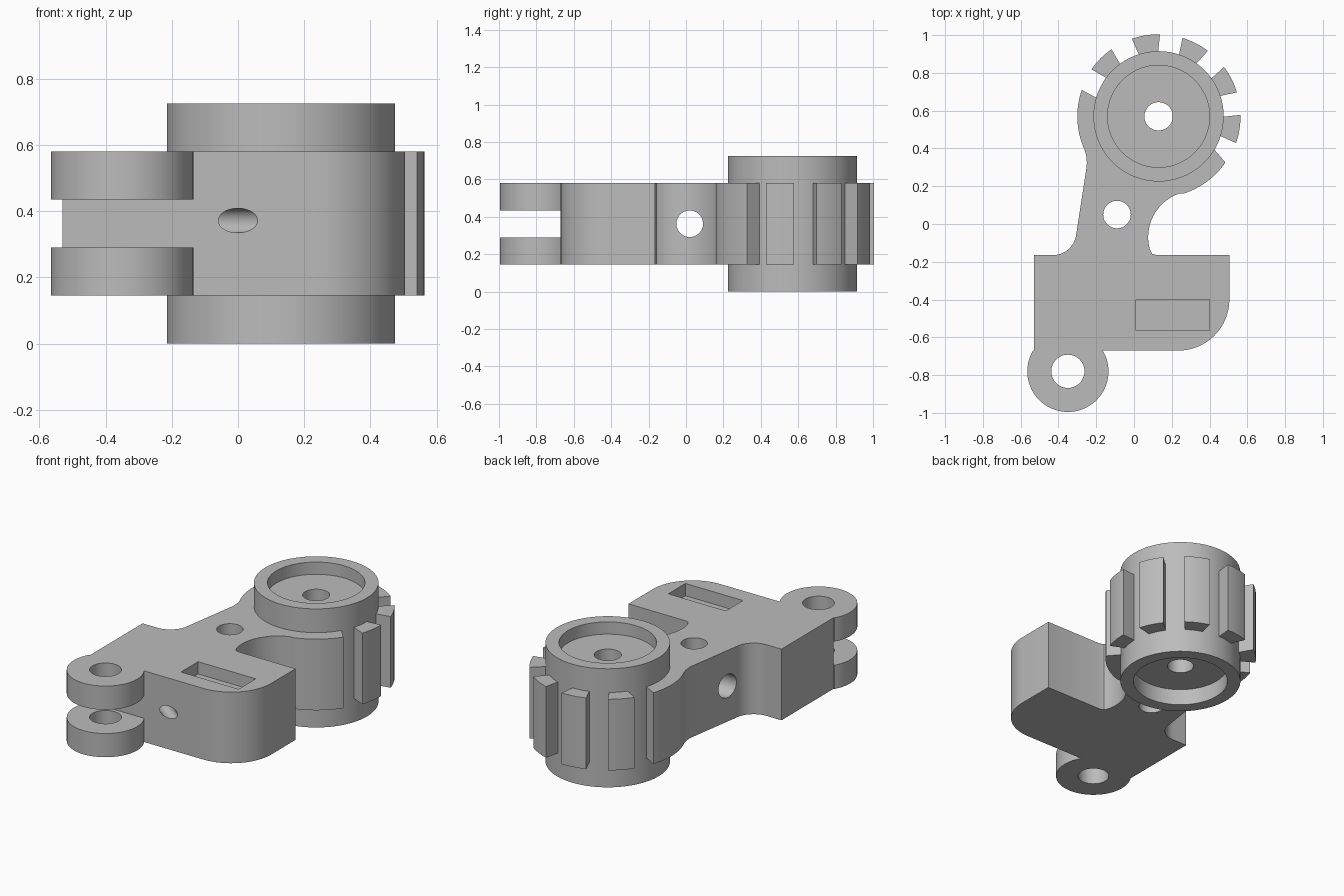
import bpy, bmesh
from math import sin, cos, radians, pi
from mathutils import Matrix, Vector

cube = bpy.data.objects.get("Cube")
if cube:
    bpy.data.objects.remove(cube, do_unlink=True)

grey = bpy.data.materials.new("plain grey")
grey.use_nodes = True
GREY = (0.5, 0.5, 0.5, 1)
grey.diffuse_color = GREY
grey.node_tree.nodes["Principled BSDF"].inputs["Base Color"].default_value = GREY

LOW, HIGH = 0.145, 0.58
MID = (LOW + HIGH) / 2
DRUM = (0.13, 0.57)
LUG = (-0.35, -0.78)


def arc(center, r, start, end, n=16):
    angles = [radians(start + (end - start) * i / n) for i in range(n + 1)]
    return [(center[0] + r * cos(a), center[1] + r * sin(a)) for a in angles]


def finish(name, bm):
    bmesh.ops.recalc_face_normals(bm, faces=bm.faces)
    mesh = bpy.data.meshes.new(name)
    bm.to_mesh(mesh)
    bm.free()
    mesh.materials.append(grey)
    obj = bpy.data.objects.new(name, mesh)
    bpy.context.collection.objects.link(obj)
    return obj


def prism(name, outline, z0, z1):
    bm = bmesh.new()
    face = bm.faces.new([bm.verts.new((x, y, z0)) for x, y in outline])
    top = bmesh.ops.extrude_face_region(bm, geom=[face])["geom"]
    bmesh.ops.translate(bm, vec=(0, 0, z1 - z0),
                        verts=[g for g in top if isinstance(g, bmesh.types.BMVert)])
    return finish(name, bm)


def rod(name, center, axis, r, length):
    bm = bmesh.new()
    turn = Vector(axis).to_track_quat('Z', 'Y').to_matrix().to_4x4()
    bmesh.ops.create_cone(bm, cap_ends=True, segments=48, radius1=r, radius2=r,
                          depth=length, matrix=Matrix.Translation(center) @ turn)
    return finish(name, bm)


def select(obj):
    bpy.ops.object.select_all(action='DESELECT')
    obj.select_set(True)
    bpy.context.view_layer.objects.active = obj


def cut(obj, cutter):
    mod = obj.modifiers.new("cut", 'BOOLEAN')
    mod.operation, mod.solver, mod.object = 'DIFFERENCE', 'EXACT', cutter
    select(obj)
    bpy.ops.object.modifier_apply(modifier=mod.name)
    bpy.data.objects.remove(cutter, do_unlink=True)


# Arm body: block, neck and the cradle around the drum
outline = [(-0.53, -0.67)]
outline += arc((0.235, -0.40), 0.27, -90, 0)
outline += [(0.505, -0.165), (0.12, -0.165), (0.095, -0.157)]
outline += arc((0.32, -0.07), 0.245, 194, 109)
outline += arc(DRUM, 0.43, -72, -34.6)
outline += arc(DRUM, 0.338, -30.5, -196.4, 48)
outline += arc(DRUM, 0.43, 161, 202)
outline += arc((-0.45, 0.324), 0.20, 21, -10)
outline += arc((-0.43, -0.04), 0.125, -10, -90)
outline += [(-0.53, -0.165)]
body = prism("arm_body", outline, LOW, HIGH)

# Holes in the neck and front, and the shallow rectangular pocket
cut(body, rod("neck_cutter", (-0.09, 0.05, MID), (0, 0, 1), 0.073, 1))
cut(body, rod("cross_cutter", (-0.1, 0.02, MID), (1, 0, 0), 0.071, 0.8))
slant = Vector((-0.78, 0.62, 0))
cut(body, rod("slant_cutter", Vector((0, -0.67, 0.372)) + slant * 0.05, slant, 0.037, 0.5))
pocket = [(0.01, -0.565), (0.40, -0.565), (0.40, -0.40), (0.01, -0.40)]
cut(body, prism("pocket_cutter", pocket, HIGH - 0.075, HIGH + 0.1))
parts = [body]

# Hinge lugs
for name, z in (("lower_hinge_lug", LOW), ("upper_hinge_lug", HIGH - 0.145)):
    lug = prism(name, arc(LUG, 0.215, 149.2, 390.8, 48), z, z + 0.145)
    cut(lug, rod("lug_cutter", (*LUG, MID), (0, 0, 1), 0.088, 1))
    parts.append(lug)

# Drum with a recess at both ends and a central bore
profile = [(0.075, 0.10), (0.27, 0.10), (0.27, 0), (0.345, 0),
           (0.345, 0.725), (0.27, 0.725), (0.27, 0.65), (0.075, 0.65)]
bm = bmesh.new()
ring = [bm.verts.new((DRUM[0] + r, DRUM[1], z)) for r, z in profile]
edges = [bm.edges.new((a, b)) for a, b in zip(ring, ring[1:] + ring[:1])]
bmesh.ops.spin(bm, geom=ring + edges, cent=(*DRUM, 0), axis=(0, 0, 1),
               angle=2 * pi, steps=72, use_merge=True)
bmesh.ops.remove_doubles(bm, verts=bm.verts, dist=0.0005)
parts.append(finish("drum", bm))

# Grip teeth around the drum
for i in range(5):
    a = -9 + 36 * i
    tooth = arc(DRUM, 0.434, a - 10, a + 10, 6) + arc(DRUM, 0.335, a + 8.5, a - 8.5, 6)
    parts.append(prism(f"grip_tooth_{i + 1}", tooth, LOW, HIGH))

for part in parts:
    select(part)
    bpy.ops.object.shade_smooth_by_angle(angle=radians(30))
